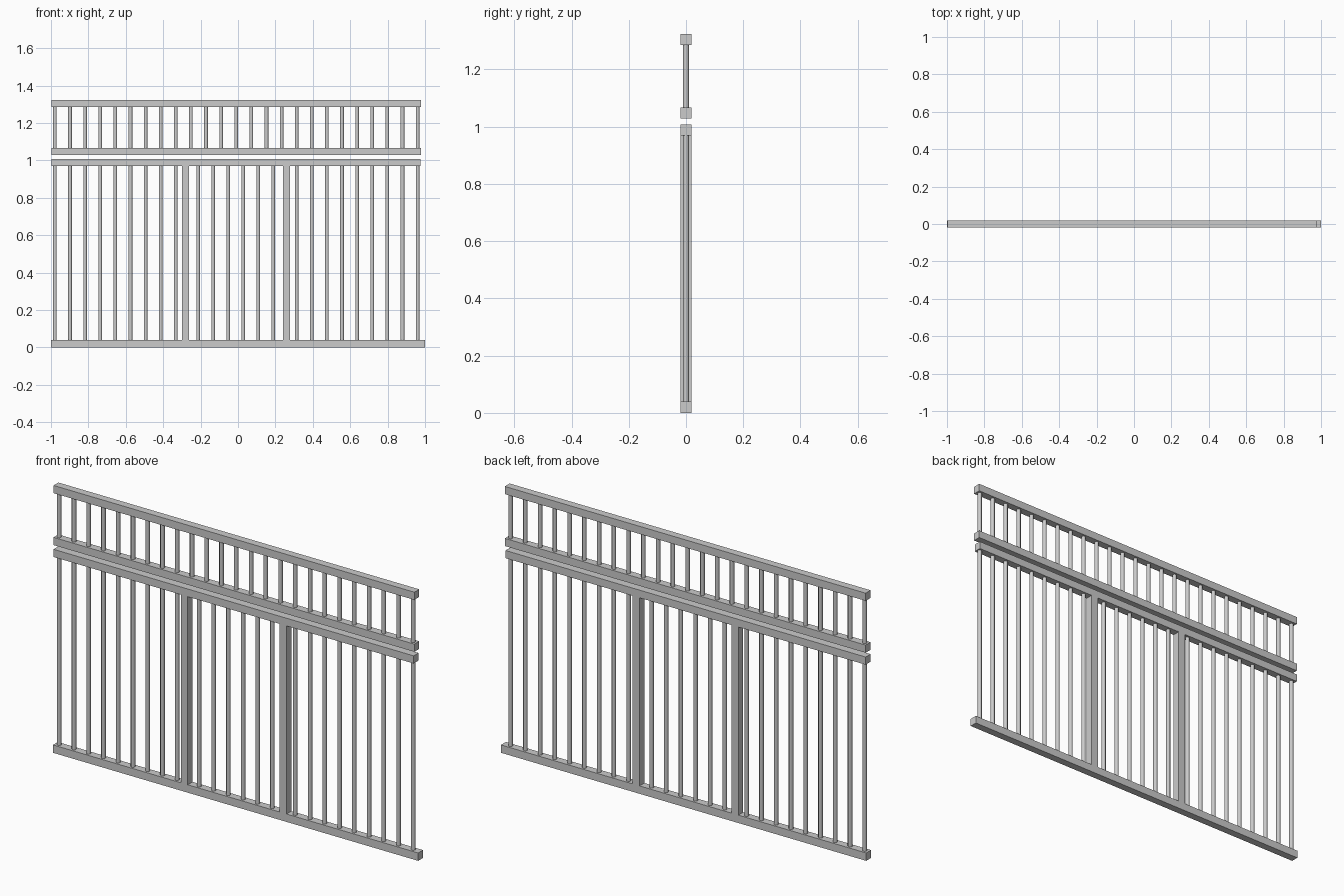
import bpy

if "Cube" in bpy.data.objects:
    bpy.data.objects.remove(bpy.data.objects["Cube"])

STEP = 0.0808
FIRST = -0.979


def box(name, x0, x1, z0, z1, depth=0.038):
    bpy.ops.mesh.primitive_cube_add(size=1, location=((x0 + x1) / 2, 0, (z0 + z1) / 2))
    ob = bpy.context.object
    ob.name = name
    ob.scale = (x1 - x0, depth, z1 - z0)
    bpy.ops.object.transform_apply(location=False, rotation=False, scale=True)
    return ob


def bar(name, x, z0, z1):
    bpy.ops.mesh.primitive_cylinder_add(vertices=8, radius=0.0105, depth=z1 - z0,
                                        location=(x, 0, (z0 + z1) / 2),
                                        rotation=(0, 0, 0.3927))
    ob = bpy.context.object
    ob.name = name
    bpy.ops.object.shade_smooth_by_angle(angle=0.9)
    return ob


# Horizontal rails
box("bottom_rail", -1.0, 1.0, 0.0, 0.039)
box("middle_rail", -0.997, 0.975, 0.97, 1.008)
box("upper_panel_bottom_rail", -0.997, 0.979, 1.029, 1.067)
box("upper_panel_top_rail", -0.997, 0.979, 1.286, 1.324)

# Square posts
for x in (-0.281, 0.26):
    box("post", x - 0.019, x + 0.019, 0.039, 0.97)

# Upper panel bars
for i in range(25):
    bar("upper_bar", FIRST + STEP * i, 1.067, 1.286)

# Lower panel bars: left bay, middle bay, right bay
xs = [FIRST + STEP * i for i in range(9)]
xs += [-0.213 + 0.0803 * i for i in range(6)]
xs += [FIRST + STEP * i for i in range(16, 25)]
for x in xs:
    bar("lower_bar", x, 0.039, 0.97)
